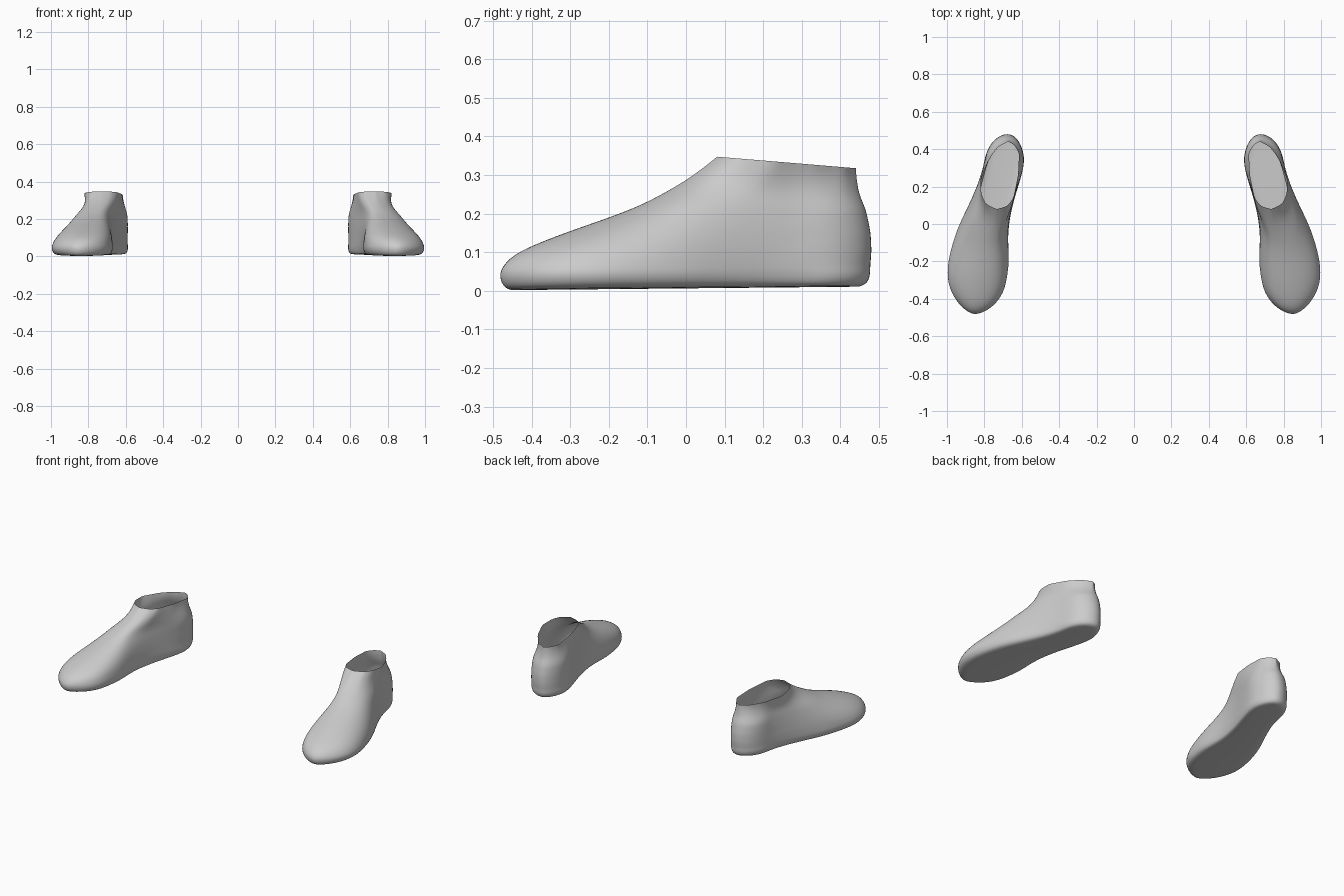
import bpy, bmesh, math

cube = bpy.data.objects.get("Cube")
if cube:
    bpy.data.objects.remove(cube)

grey = bpy.data.materials.new("plain grey")
grey.use_nodes = True
COLOUR = (0.6, 0.6, 0.6, 1)
grey.diffuse_color = COLOUR
grey.node_tree.nodes["Principled BSDF"].inputs["Base Color"].default_value = COLOUR


def interp(table, v):
    """Piecewise linear lookup in a sorted list of pairs."""
    if v <= table[0][0]:
        return table[0][1]
    for (a, fa), (b, fb) in zip(table, table[1:]):
        if v <= b:
            return fa + (fb - fa) * (v - a) / (b - a)
    return table[-1][1]


def smooth(a, b, v):
    v = min(1, max(0, (v - a) / (b - a)))
    return v * v * (3 - 2 * v)


def sole_z(y):
    return 0.006 + 0.01 * y


def rim_z(y):
    return 0.354 - 0.083 * y


def level(y, z):
    return (z - sole_z(y)) / (rim_z(y) - sole_z(y))


# Side profiles (y, z): toe and instep, then heel
INSTEP = [(-.485, .045), (-.475, .075), (-.44, .1), (-.395, .12), (-.3, .156), (-.2, .19),
          (-.12, .221), (-.06, .252), (0, .287), (.04, .316), (.08, .347)]
HEEL = [(.479, .045), (.484, .1), (.481, .15), (.468, .21), (.45, .25), (.443, .29), (.441, .317)]
crest = [(y, level(y, z)) for y, z in INSTEP]
front_y = [(s, y) for y, s in crest]
back_y = [(level(y, z), y) for y, z in HEEL]
crest += [(.15, 1.2), (.3, 1.8), (.5, 2.6)]
S0 = crest[0][1]

# Plan outline (y, x): ridge line, inner side and outer side
RIDGE = [(-.485, .85), (-.3, .81), (-.1, .765), (.08, .73), (.3, .70), (.485, .675)]
INNER = [(-.45, .685), (-.3, .68), (-.2, .667), (-.05, .676), (.0, .67), (.1, .652),
         (.2, .62), (.3, .59), (.36, .583), (.485, .583)]
OUTER = [(-.485, .995), (-.25, 1.0), (-.2, .995), (-.1, .972), (0, .935), (.1, .885),
         (.2, .84), (.3, .805), (.485, .79)]
# Ankle opening (t, x) from front to back
RIM_IN = [(0, .735), (.03, .684), (.15, .646), (.5, .62), (.83, .614), (.95, .64), (1, .673)]
RIM_OUT = [(0, .735), (.07, .79), (.2, .815), (.43, .823), (.73, .78), (.92, .727), (1, .673)]


def end_cap(y):
    """Rounds the plan outline off at toe and heel."""
    if y > .33:
        return math.sqrt(max(0, 1 - ((y - .33) / .155) ** 2))
    if y < -.28:
        return max(0, 1 - ((-.28 - y) / .205) ** 2) ** .62
    return 1


def side_x(t, s, y, side, power, rim):
    yy = y + (.485 - interp(back_y, s)) * t * t
    mid = interp(RIDGE, yy)
    top = interp(crest, y)
    u = min(1, max(0, (s - S0) / (top - S0))) if top > S0 else 0
    x = mid + (interp(side, yy) - mid) * end_cap(yy) * (1 - u ** power) ** (1 / power)
    g = smooth(.6, 1, s)
    return x + (interp(rim, t) - x) * g


N = 22
TS = [(1 - math.cos(math.pi * i / N)) / 2 for i in range(N + 1)]
LEVELS = [0, S0 * .15, S0 * .45, S0] + [S0 + (1 - S0) * i / 18 for i in range(1, 19)]


def ring(s):
    """One closed loop: toe, inner side, heel, outer side."""
    q = max(s, S0)
    inset = .03 * (1 - math.sqrt(1 - max(0, 1 - s / S0) ** 2))
    yf, yb = interp(front_y, q), interp(back_y, q)

    def point(t, *args):
        y = yf + (yb - yf) * t
        x, mid = side_x(t, q, y, *args), interp(RIDGE, y)
        x = mid + (x - mid) * (1 - inset / .13)
        y *= 1 - inset / .48
        return x, y, sole_z(y) + s * (rim_z(y) - sole_z(y))

    inner = [point(t, INNER, 2.5, RIM_IN) for t in TS]
    outer = [point(t, OUTER, 1.85, RIM_OUT) for t in TS[1:-1]]
    return inner + outer[::-1]


def build_shoe(name, sign):
    bm = bmesh.new()
    rings = [[bm.verts.new((sign * x, y, z)) for x, y, z in ring(s)] for s in LEVELS]
    count = 2 * N
    # Upper wall
    for low, high in zip(rings, rings[1:]):
        for i in range(count):
            j = (i + 1) % count
            bm.faces.new((low[i], low[j], high[j], high[i]))
    # Sole, bridged across from inner to outer side
    base = rings[0]
    for i in range(N):
        loop = [base[i], base[i + 1], base[-i - 1], base[-i % count]]
        bm.faces.new(list(dict.fromkeys(loop)))
    bmesh.ops.recalc_face_normals(bm, faces=bm.faces)
    if min(bm.faces, key=lambda f: f.calc_center_median().z).normal.z > 0:
        bmesh.ops.reverse_faces(bm, faces=bm.faces)
    # Even out the surface, leaving the rim alone
    wall = [v for r in rings[4:-1] for v in r]
    for _ in range(2):
        bmesh.ops.smooth_vert(bm, verts=wall, factor=.4, use_axis_x=True,
                              use_axis_y=True, use_axis_z=True)
    mesh = bpy.data.meshes.new(name)
    bm.to_mesh(mesh)
    bm.free()
    mesh.materials.append(grey)
    shoe = bpy.data.objects.new(name, mesh)
    bpy.context.collection.objects.link(shoe)
    shoe.modifiers.new("rounding", 'SUBSURF').levels = 1
    shoe.modifiers["rounding"].render_levels = 1
    mesh.shade_smooth()


build_shoe("left_shoe", 1)
build_shoe("right_shoe", -1)
